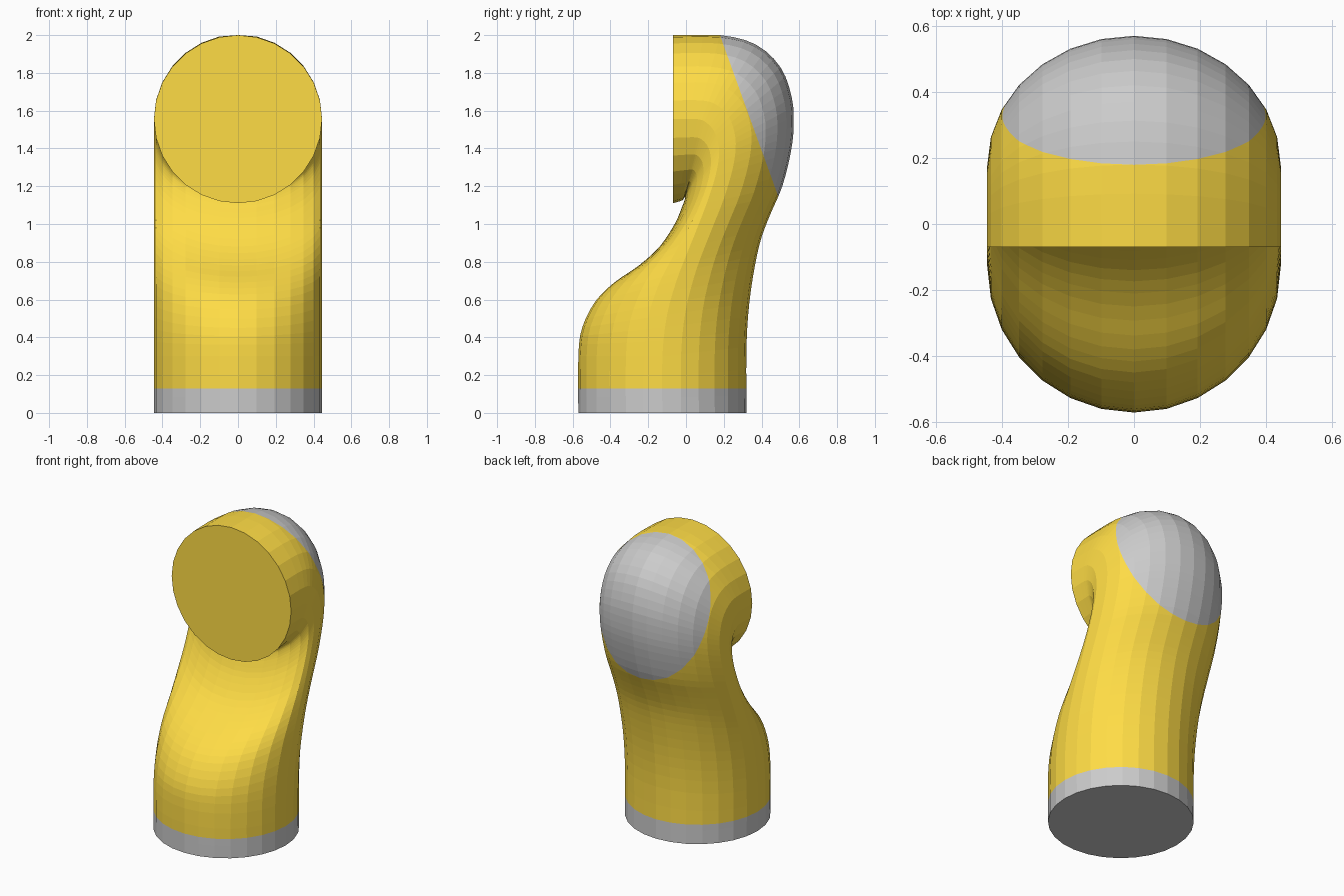
import bpy, bmesh
from math import sin, cos, pi
from mathutils import Vector

if "Cube" in bpy.data.objects:
    bpy.data.objects.remove(bpy.data.objects["Cube"])

R, SIDES, STEPS = 0.445, 28, 3

# Cross-sections along the bent link, as (y, z): inner edge, side edge, outer edge
SECTIONS = [
    (-.57, 0, -.125, 0, .32, 0),
    (-.57, .30, -.125, .30, .32, .35),
    (-.55, .45, -.10, .52, .335, .58),
    (-.48, .59, -.05, .70, .365, .78),
    (-.38, .69, 0, .83, .40, .93),
    (-.25, .78, .06, .98, .45, 1.06),
    (-.14, .88, .11, 1.11, .51, 1.20),
    (-.06, 1.0, .155, 1.25, .555, 1.38),
    (-.025, 1.08, .175, 1.36, .57, 1.52),
    (-.01, 1.12, .17, 1.43, .56, 1.67),
    (-.005, 1.135, .15, 1.49, .50, 1.83),
    (-.01, 1.14, .11, 1.535, .37, 1.95),
    (-.02, 1.125, .06, 1.555, .18, 2.0),
    (-.07, 1.11, -.07, 1.555, -.07, 2.0),
]


def smooth_sections():
    rows = [Vector(r) for r in SECTIONS]
    out = []
    for i in range(len(rows) - 1):
        a, b = rows[max(i - 1, 0)], rows[i]
        c, d = rows[i + 1], rows[min(i + 2, len(rows) - 1)]
        for k in range(STEPS):
            t = k / STEPS
            out.append(0.5 * (2 * b + (c - a) * t + (2 * a - 5 * b + 4 * c - d) * t**2
                              + (3 * b - a - 3 * c + d) * t**3))
    return out + [rows[-1]]


def link_mesh():
    bm = bmesh.new()
    rings = []
    for s in smooth_sections():
        inner, side, outer = Vector(s[0:2]), Vector(s[2:4]), Vector(s[4:6])
        ring = []
        for i in range(SIDES):
            a = 2 * pi * i / SIDES
            edge = outer if cos(a) > 0 else inner
            p = side + (edge - side) * abs(cos(a))
            ring.append(bm.verts.new((R * sin(a), p.x, min(p.y, 2.0))))
        rings.append(ring)
    for lo, hi in zip(rings, rings[1:]):
        for i in range(SIDES):
            j = (i + 1) % SIDES
            bm.faces.new((lo[i], lo[j], hi[j], hi[i]))
    bm.faces.new(rings[0])
    bm.faces.new(rings[-1])
    bmesh.ops.recalc_face_normals(bm, faces=bm.faces)
    return bm


def make_part(name, cuts, material=None):
    """Keep the side of the link each plane's normal points away from."""
    bm = link_mesh()
    for co, no in cuts:
        bmesh.ops.bisect_plane(bm, geom=bm.verts[:] + bm.edges[:] + bm.faces[:],
                               plane_co=co, plane_no=no, clear_outer=True)
    mesh = bpy.data.meshes.new(name)
    bm.to_mesh(mesh)
    bm.free()
    if material:
        mesh.materials.append(material)
    bpy.context.collection.objects.link(bpy.data.objects.new(name, mesh))


yellow = bpy.data.materials.new("yellow_paint")
yellow.diffuse_color = (1.0, 0.72, 0.06, 1)
yellow.use_nodes = True
yellow.node_tree.nodes["Principled BSDF"].inputs["Base Color"].default_value = yellow.diffuse_color

base_co, base_no = Vector((0, 0, 0.13)), Vector((0, 0, 1))
cap_co, cap_no = Vector((0, 0.335, 1.57)), Vector((0, 0.94, 0.34))

# Grey mounting ring, yellow bent housing, grey rear dome
make_part("base_ring", [(base_co, base_no)])
make_part("link_housing", [(base_co, -base_no), (cap_co, cap_no)], yellow)
make_part("rear_cap", [(cap_co, -cap_no)])
